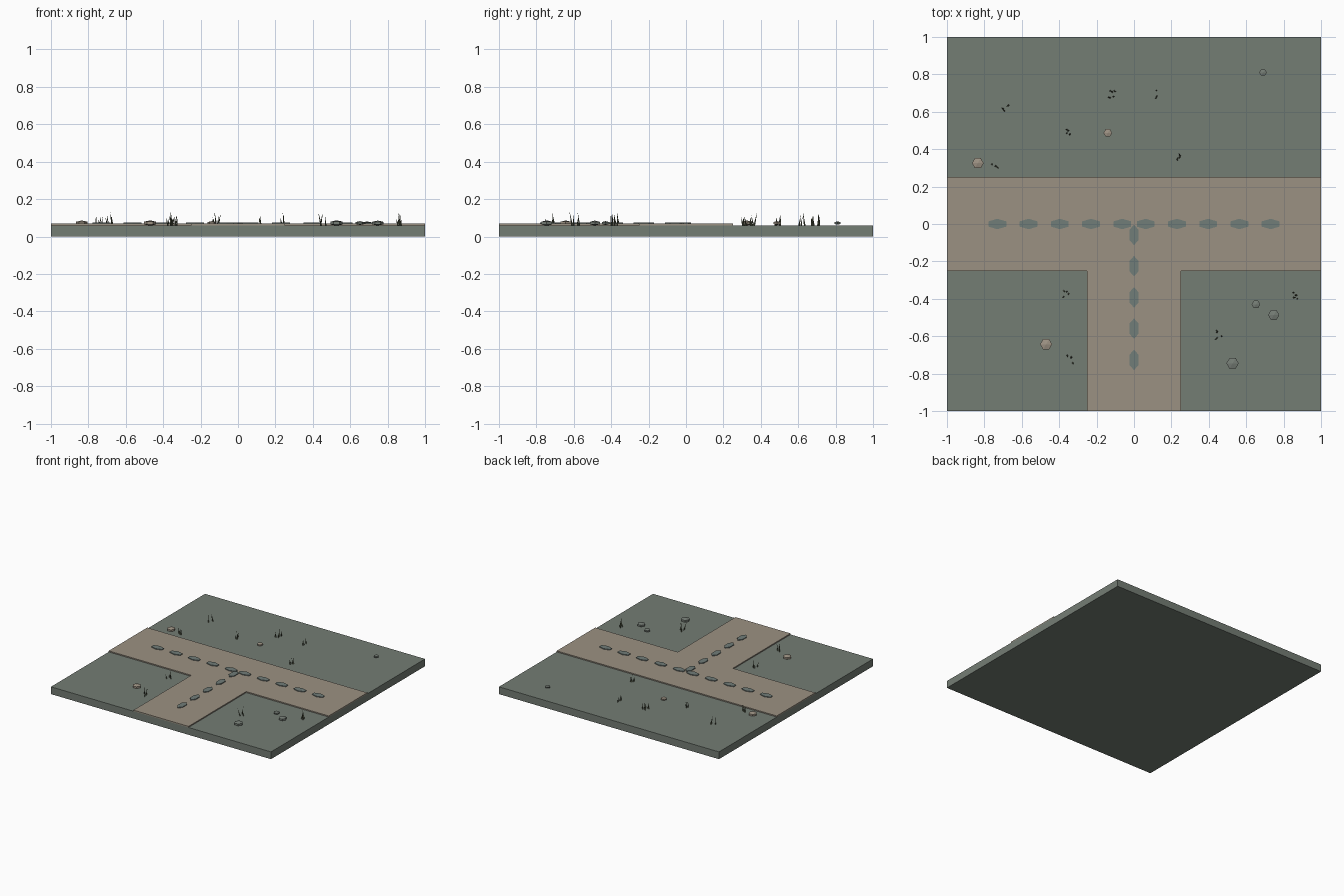
import bpy, bmesh, math, random
from mathutils import Matrix, Vector

if "Cube" in bpy.data.objects:
    bpy.data.objects.remove(bpy.data.objects["Cube"])

random.seed(4)


def mat(name, r, g, b):
    m = bpy.data.materials.new(name)
    m.diffuse_color = (r, g, b, 1)
    m.use_nodes = True
    m.node_tree.nodes["Principled BSDF"].inputs["Base Color"].default_value = m.diffuse_color
    return m


GROUND = mat("grey green ground", 0.175, 0.205, 0.175)
PATH = mat("tan path", 0.33, 0.285, 0.225)
MARK = mat("slate mark", 0.165, 0.205, 0.19)
STONE = mat("grey stone", 0.18, 0.205, 0.18)
TAN = mat("tan stone", 0.34, 0.29, 0.23)
BLADE = mat("dark grass", 0.11, 0.125, 0.075)

GROUND_Z, PATH_Z = 0.06, 0.069


def finish(bm, name, material):
    me = bpy.data.meshes.new(name)
    bmesh.ops.recalc_face_normals(bm, faces=bm.faces)
    bm.to_mesh(me)
    bm.free()
    me.materials.append(material)
    ob = bpy.data.objects.new(name, me)
    bpy.context.collection.objects.link(ob)
    return ob


def slab(name, outline, z0, z1, material):
    bm = bmesh.new()
    face = bm.faces.new([bm.verts.new((x, y, z0)) for x, y in outline])
    top = bmesh.ops.extrude_face_region(bm, geom=[face])["geom"]
    for v in top:
        if isinstance(v, bmesh.types.BMVert):
            v.co.z = z1
    if not face.is_valid or len(bm.faces) < len(outline) + 2:
        bm.faces.new([v for v in bm.verts if v.co.z == z0])
    finish(bm, name, material)


# Square ground slab and T-shaped path
slab("ground", [(-1, -1), (1, -1), (1, 1), (-1, 1)], 0, GROUND_Z, GROUND)
w = 0.25
slab("path", [(-w, -1), (w, -1), (w, -w), (1, -w), (1, w), (-1, w), (-1, -w), (-w, -w)],
     GROUND_Z, PATH_Z, PATH)


# Flat six-sided marks along both path centre lines
def mark(name, x, y, sx, sy):
    pts = [(x + sx * math.sin(i * math.pi / 3), y + sy * math.cos(i * math.pi / 3))
           for i in range(6)]
    slab(name, pts, PATH_Z - 0.002, PATH_Z + 0.006, MARK)


for i in range(5):
    d = 0.0625 + 0.167 * i
    for side in (-1, 1):
        mark("cross_mark", side * d, 0, 0.055, 0.028)
    mark("stem_mark", 0, -d + 0.004, 0.028, 0.055)

# Squashed six-sided stones: x, y, radius, colour
for x, y, r, m in [(-0.835, 0.325, 0.031, TAN), (-0.14, 0.487, 0.023, TAN),
                   (-0.47, -0.643, 0.032, TAN), (0.69, 0.81, 0.02, STONE),
                   (0.652, -0.43, 0.023, STONE), (0.747, -0.487, 0.03, STONE),
                   (0.527, -0.745, 0.033, STONE)]:
    bm = bmesh.new()
    bmesh.ops.create_uvsphere(
        bm, u_segments=6, v_segments=3, radius=1,
        matrix=Matrix.Translation((x, y, GROUND_Z + 0.012))
        @ Matrix.Diagonal((r / 0.866, r / 0.866, 0.45 * r, 1))
        @ Matrix.Rotation(math.pi / 6, 4, "Z"))
    finish(bm, "stone", m)

# Grass tufts of thin leaning cones: x, y, blade count
for x, y, n in [(-0.685, 0.62, 4), (-0.745, 0.3, 4), (-0.355, 0.5, 4), (-0.12, 0.69, 6),
                (0.135, 0.69, 4), (0.235, 0.365, 4), (-0.365, -0.375, 4),
                (-0.342, -0.725, 4), (0.455, -0.585, 4), (0.86, -0.38, 5)]:
    bm = bmesh.new()
    for _ in range(n):
        h = random.uniform(0.035, 0.075)
        px, py = x + random.uniform(-0.018, 0.018), y + random.uniform(-0.024, 0.024)
        lean = Matrix.Rotation(random.uniform(-0.22, 0.22), 4, "X") \
            @ Matrix.Rotation(random.uniform(-0.22, 0.22), 4, "Y")
        bmesh.ops.create_cone(
            bm, cap_ends=True, segments=4, radius1=0.0045, radius2=0.0004, depth=h,
            matrix=Matrix.Translation((px, py, GROUND_Z - 0.002)) @ lean
            @ Matrix.Translation((0, 0, h / 2)))
    finish(bm, "grass_tuft", BLADE)
